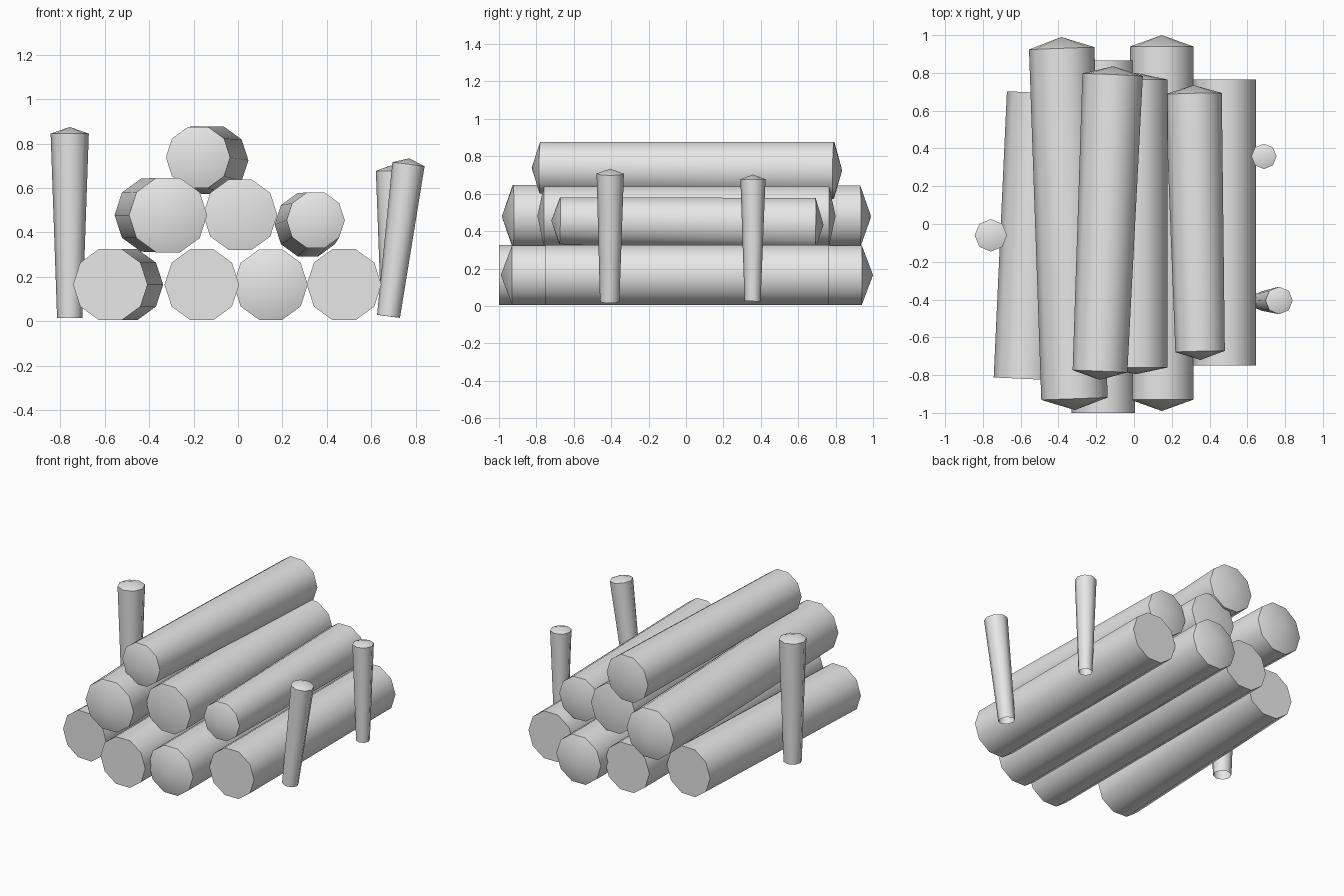
import bpy
import bmesh
from math import cos, sin, tau, radians
from mathutils import Vector

default = bpy.data.objects.get("Cube")
if default:
    bpy.data.objects.remove(default, do_unlink=True)

GREY = (0.8, 0.8, 0.8, 1.0)
wood = bpy.data.materials.new("grey wood")
wood.use_nodes = True
wood.diffuse_color = GREY
wood.node_tree.nodes["Principled BSDF"].inputs["Base Color"].default_value = GREY


def pole(name, start, end, r_start, r_end, sides, tips, ref):
    """Tapered pole; each tip is a cone height, 0 for a flat cap or None for open."""
    start, end = Vector(start), Vector(end)
    axis = (end - start).normalized()
    u = axis.cross(Vector(ref)).normalized()
    v = axis.cross(u)
    bm = bmesh.new()
    rings = []
    for centre, r in ((start, r_start), (end, r_end)):
        rings.append([bm.verts.new(centre + r * (u * cos(tau * i / sides) + v * sin(tau * i / sides)))
                      for i in range(sides)])
    a, b = rings
    for i in range(sides):
        j = (i + 1) % sides
        bm.faces.new((a[i], a[j], b[j], b[i]))
    for ring, centre, direction, tip in ((a, start, -axis, tips[0]), (b, end, axis, tips[1])):
        if tip is None:
            continue
        if tip == 0:
            bm.faces.new(ring)
            continue
        apex = bm.verts.new(centre + direction * tip)
        for i in range(sides):
            bm.faces.new((ring[i], ring[(i + 1) % sides], apex))
    bmesh.ops.recalc_face_normals(bm, faces=bm.faces)
    mesh = bpy.data.meshes.new(name)
    bm.to_mesh(mesh)
    bm.free()
    mesh.materials.append(wood)
    obj = bpy.data.objects.new(name, mesh)
    bpy.context.collection.objects.link(obj)
    bpy.ops.object.select_all(action='DESELECT')
    obj.select_set(True)
    bpy.context.view_layer.objects.active = obj
    bpy.ops.object.shade_smooth_by_angle(angle=radians(50))


# Stacked logs: name, front centre, back centre, front and back radius, end cone height
logs = [
    ("bottom_log_right", (-0.575, -0.82, 0.165), (-0.505, 0.695, 0.165), 0.168, 0.168, 0),
    ("bottom_log_inner_right", (-0.163, -1.0, 0.165), (-0.163, 0.865, 0.165), 0.168, 0.168, 0),
    ("bottom_log_inner_left", (0.147, -0.93, 0.165), (0.147, 0.94, 0.165), 0.167, 0.167, 0.06),
    ("bottom_log_left", (0.478, -0.75, 0.165), (0.478, 0.765, 0.165), 0.168, 0.168, 0),
    ("middle_log_right", (-0.315, -0.925, 0.478), (-0.383, 0.93, 0.478), 0.176, 0.173, 0.06),
    ("middle_log_centre", (0.01, -0.76, 0.48), (0.01, 0.765, 0.48), 0.167, 0.167, 0.035),
    ("middle_log_left", (0.35, -0.675, 0.455), (0.315, 0.69, 0.435), 0.131, 0.15, 0.045),
    ("top_log", (-0.18, -0.78, 0.738), (-0.113, 0.79, 0.725), 0.145, 0.16, 0.045),
]
for name, front, back, r_front, r_back, tip in logs:
    pole(name, front, back, r_front, r_back, 10, (tip, tip), (0, 0, 1))

# Upright stakes, open at the foot and with a low pointed top
stakes = [
    ("stake_right", (-0.758, -0.06, 0.015), (-0.758, -0.06, 0.845), 0.057, 0.086, 0.03),
    ("stake_front_left", (0.678, -0.408, 0.022), (0.768, -0.405, 0.707), 0.052, 0.073, 0.027),
    ("stake_back_left", (0.688, 0.356, 0.025), (0.688, 0.358, 0.677), 0.043, 0.067, 0.025),
]
for name, foot, top, r_foot, r_top, tip in stakes:
    pole(name, foot, top, r_foot, r_top, 8, (None, tip), (0, 1, 0))
